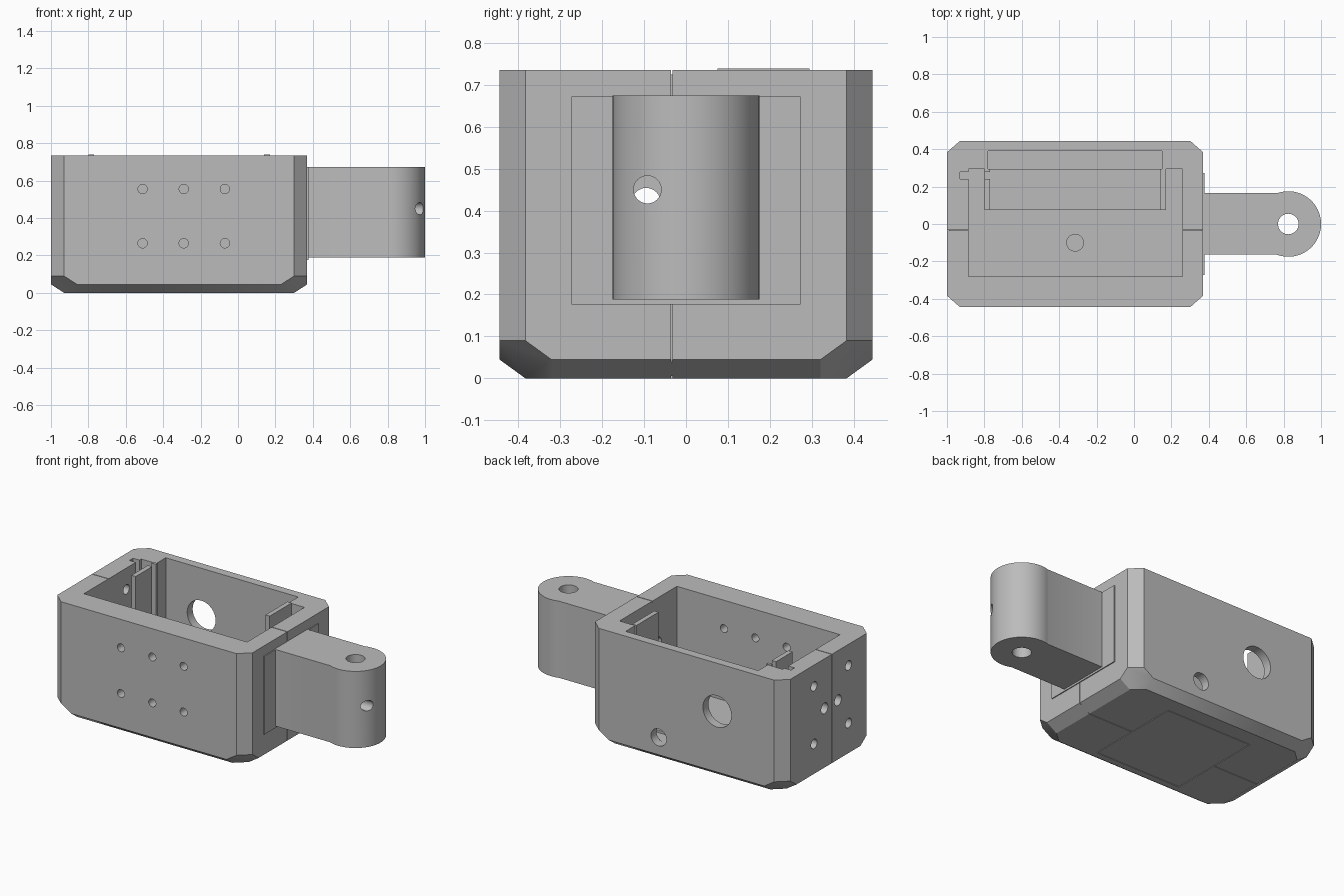
import bpy, bmesh, math
from mathutils import Matrix

if "Cube" in bpy.data.objects:
    bpy.data.objects.remove(bpy.data.objects["Cube"])

grey = bpy.data.materials.new("plain grey")
grey.use_nodes = True
grey.diffuse_color = (0.5, 0.5, 0.5, 1)
grey.node_tree.nodes["Principled BSDF"].inputs["Base Color"].default_value = (0.5, 0.5, 0.5, 1)


def finish(name, bm):
    bmesh.ops.recalc_face_normals(bm, faces=bm.faces)
    mesh = bpy.data.meshes.new(name)
    bm.to_mesh(mesh)
    bm.free()
    mesh.materials.append(grey)
    ob = bpy.data.objects.new(name, mesh)
    bpy.context.collection.objects.link(ob)
    return ob


def box(name, x, y, z):
    bm = bmesh.new()
    bmesh.ops.create_cube(bm, size=1)
    for v in bm.verts:
        for i, (lo, hi) in enumerate((x, y, z)):
            v.co[i] = hi if v.co[i] > 0 else lo
    return finish(name, bm)


def rod(name, centre, radius, length, axis="Z", sides=48):
    turn = {"X": Matrix.Rotation(math.pi / 2, 4, "Y"),
            "Y": Matrix.Rotation(math.pi / 2, 4, "X"),
            "Z": Matrix.Identity(4)}[axis]
    bm = bmesh.new()
    bmesh.ops.create_cone(bm, cap_ends=True, segments=sides, radius1=radius, radius2=radius,
                          depth=length, matrix=Matrix.Translation(centre) @ turn)
    return finish(name, bm)


def combine(target, tool, operation="DIFFERENCE"):
    mod = target.modifiers.new("combine", "BOOLEAN")
    mod.operation = operation
    mod.solver = "EXACT"
    mod.object = tool
    bpy.context.view_layer.objects.active = target
    bpy.ops.object.modifier_apply(modifier=mod.name)
    bpy.data.objects.remove(tool)


def cut_box(target, x, y, z):
    combine(target, box("cutter", x, y, z))


def cut_hole(target, centre, radius, length, axis):
    combine(target, rod("cutter", centre, radius, length, axis, 32))


# Housing: chamfered block, each corner given as steps inward in x and y
LEFT, RIGHT, HALF, TOP = -1.0, 0.37, 0.445, 0.735
STEP_X, STEP_Y, STEP_Z = 0.07, 0.062, 0.045
bm = bmesh.new()
for a, b, z in ((1, 0, TOP), (1, 0, 2 * STEP_Z), (2, 0, STEP_Z), (2, 1, 0)):
    for i, j in ((a, b), (b, a)):
        for x in (LEFT + i * STEP_X, RIGHT - i * STEP_X):
            for s in (-1, 1):
                bm.verts.new((x, s * (HALF - j * STEP_Y), z))
bmesh.ops.convex_hull(bm, input=bm.verts)
bmesh.ops.dissolve_limit(bm, angle_limit=0.01, verts=bm.verts, edges=bm.edges)
housing = finish("housing", bm)

# Open cavity with a deeper pocket at the back and a wire slot in the end wall
FLOOR = 0.1
cut_box(housing, (-0.885, 0.26), (-0.28, 0.295), (FLOOR, 1))
cut_box(housing, (-0.78, 0.15), (0.2, 0.39), (FLOOR, 1))
cut_box(housing, (-0.93, -0.87), (0.24, 0.277), (FLOOR, 1))
cut_hole(housing, (-0.315, -0.1, FLOOR), 0.045, 0.06, "Z")

# Front screw holes
for x in (-0.51, -0.29, -0.07):
    for z in (0.265, 0.555):
        cut_hole(housing, (x, -0.37, z), 0.025, 0.3, "Y")

# Back wall openings
cut_hole(housing, (-0.53, 0.42, 0.43), 0.1, 0.16, "Y")
cut_hole(housing, (-0.12, 0.42, 0.155), 0.054, 0.16, "Y")

# End wall holes
for y in (-0.2, 0.145):
    for z in (0.235, 0.6):
        cut_hole(housing, (-0.95, y, z), 0.03, 0.3, "X")
for y in (-0.095, 0.04):
    cut_hole(housing, (-0.95, y, 0.42), 0.034, 0.3, "X")

# Hairline seam between the two halves, and the outline of the bottom hatch
SEAM = (-0.036, -0.032)
cut_box(housing, (-1.1, -0.99), SEAM, (-0.1, 1))
cut_box(housing, (0.36, 0.5), SEAM, (-0.1, 1))
cut_box(housing, (-1.1, 0.5), SEAM, (TOP - 0.01, 1))
for ends in ((-1.1, -0.615), (-0.015, 0.5)):
    cut_box(housing, ends, SEAM, (-0.1, 0.006))
for x in (-0.615, -0.015):
    cut_box(housing, (x - 0.002, x + 0.002), (-0.34, 0.28), (-0.1, 0.006))
for y in (-0.34, 0.28):
    cut_box(housing, (-0.615, -0.015), (y - 0.002, y + 0.002), (-0.1, 0.006))

# Divider plates and tray step inside the cavity
left_divider = box("left_divider", (-0.8, -0.77), (0.075, 0.295), (FLOOR - 0.01, 0.739))
cut_box(left_divider, (-0.9, -0.7), (0.24, 0.277), (FLOOR + 0.02, 1))
right_divider = box("right_divider", (0.14, 0.17), (0.075, 0.295), (FLOOR - 0.01, 0.739))
tray = box("tray_step", (-0.775, 0.145), (0.075, 0.295), (FLOOR - 0.01, FLOOR + 0.015))

# Hinge tab with rounded end and pin hole, on a thin mounting plate
TAB_Z = (0.188, 0.674)
mid = sum(TAB_Z) / 2
tab = box("hinge_tab", (0.36, 0.825), (-0.163, 0.167), TAB_Z)
combine(tab, rod("end", (0.825, 0, mid), 0.175, TAB_Z[1] - TAB_Z[0], "Z", 96), "UNION")
cut_hole(tab, (0.825, 0, mid), 0.055, 1, "Z")
plate = box("mounting_plate", (0.36, 0.376), (-0.273, 0.273), (0.176, 0.672))

# Cable bore running lengthwise through tab, plate and wall
for part in (tab, plate, housing):
    cut_hole(part, (0.65, -0.092, 0.45), 0.033, 1, "X")

for part in (housing, tab, plate):
    bpy.ops.object.select_all(action="DESELECT")
    part.select_set(True)
    bpy.context.view_layer.objects.active = part
    bpy.ops.object.shade_smooth_by_angle(angle=math.radians(30))
